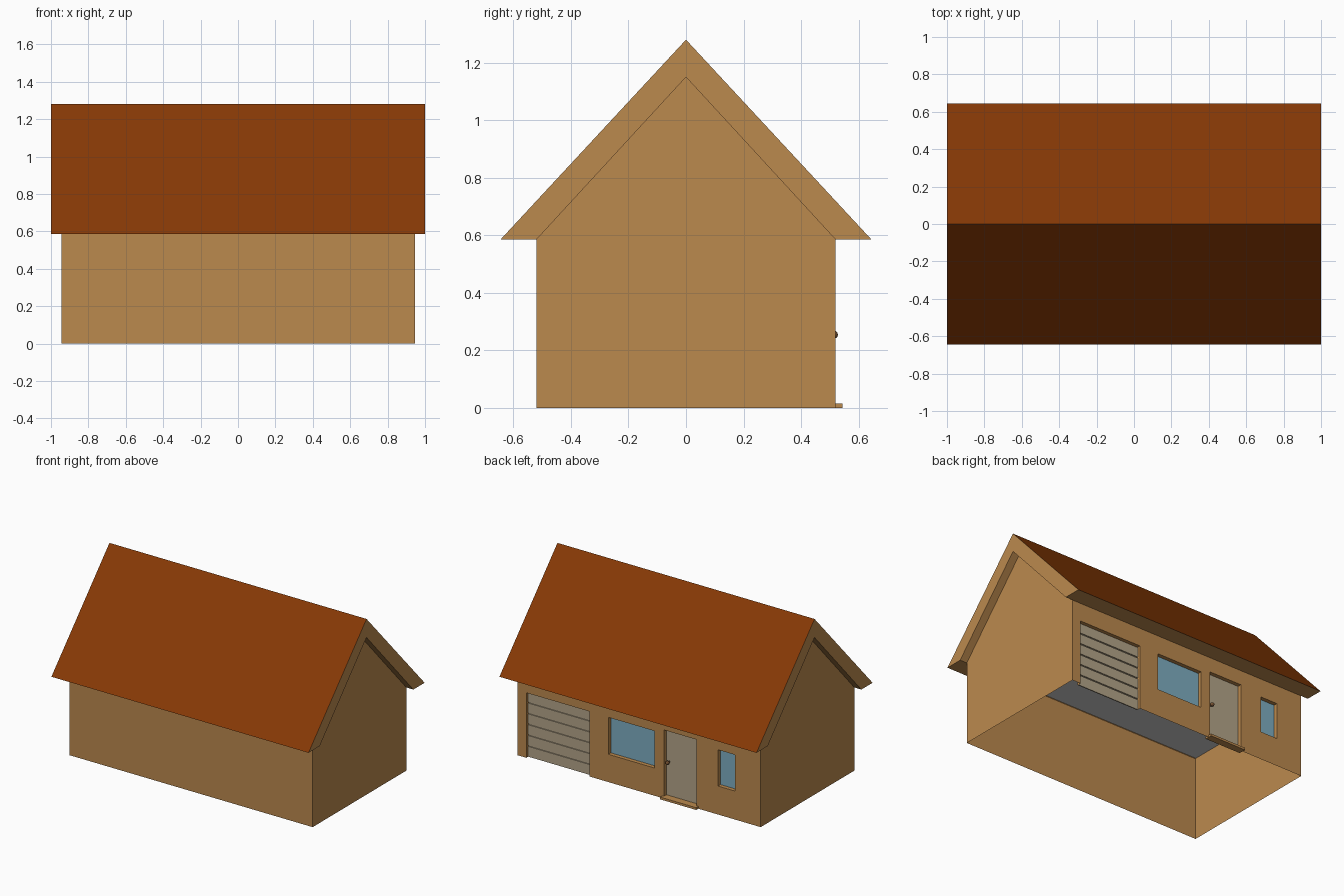
import bpy, bmesh, math
from mathutils import Matrix

if "Cube" in bpy.data.objects:
    bpy.data.objects.remove(bpy.data.objects["Cube"])


def material(name, rgb):
    m = bpy.data.materials.new(name)
    m.diffuse_color = [(c / 255) ** 2.2 for c in rgb] + [1]
    m.use_nodes = True
    m.node_tree.nodes["Principled BSDF"].inputs["Base Color"].default_value = m.diffuse_color
    return m


TAN = material("tan_wall", (186, 136, 79))
RUST = material("rust_roof", (134, 60, 14))
CREAM = material("cream_door", (178, 163, 136))
GLASS = material("blue_glass", (125, 172, 192))
BROWN = material("brown_metal", (120, 85, 55))

WX, WY, EAVE = 0.945, 0.52, 0.585   # wall half sizes and eave height
DEPTH = 0.028                       # recess of doors and windows


def finish(name, bm, *mats):
    me = bpy.data.meshes.new(name)
    bm.to_mesh(me)
    bm.free()
    for m in mats:
        me.materials.append(m)
    ob = bpy.data.objects.new(name, me)
    bpy.context.collection.objects.link(ob)
    return ob


def prism(profile, half):
    """Extrude a (y, z) outline along x, from -half to half."""
    bm = bmesh.new()
    f = bm.faces.new([bm.verts.new((-half, y, z)) for y, z in profile])
    r = bmesh.ops.extrude_face_region(bm, geom=[f], use_keep_orig=True)
    vs = [v for v in r["geom"] if isinstance(v, bmesh.types.BMVert)]
    bmesh.ops.translate(bm, verts=vs, vec=(2 * half, 0, 0))
    bmesh.ops.recalc_face_normals(bm, faces=bm.faces)
    bm.normal_update()
    return bm


def box(name, x, y, z, *mats):
    bm = bmesh.new()
    size = [b - a for a, b in (x, y, z)]
    mid = [(a + b) / 2 for a, b in (x, y, z)]
    bmesh.ops.create_cube(bm, size=1, matrix=Matrix.Translation(mid) @ Matrix.Diagonal((*size, 1)))
    return finish(name, bm, *mats)


def panel(name, x, z, mat):
    """Upright sheet closing the back of a recess."""
    bm = bmesh.new()
    y = WY - DEPTH
    bm.faces.new([bm.verts.new(p) for p in
                  ((x[1], y, z[0]), (x[0], y, z[0]), (x[0], y, z[1]), (x[1], y, z[1]))])
    return finish(name, bm, mat)


# Roof: chevron section, rust-coloured on the upper slopes only
bm = prism([(0, 1.28), (0.645, EAVE), (WY, EAVE), (0, 1.15), (-WY, EAVE), (-0.645, EAVE)], 1.0)
for f in bm.faces:
    f.material_index = 1 if f.normal.z > 0.3 else 0
finish("roof", bm, TAN, RUST)

# Walls with gables, cut by the openings in the back wall
walls = finish("walls", prism([(-WY, 0), (WY, 0), (WY, EAVE), (0, 1.15), (-WY, EAVE)], WX), TAN)
openings = [
    ("garage_door", (0.387, 0.878), (0, 0.457), CREAM),
    ("large_window", (-0.119, 0.240), (0.195, 0.455), GLASS),
    ("front_door", (-0.447, -0.192), (0.015, 0.482), CREAM),
    ("small_window", (-0.745, -0.613), (0.2, 0.455), GLASS),
]
cutters = []
for name, x, z, mat in openings:
    panel(name, x, z, mat)
    low = z[0] if z[0] > 0 else -0.1
    cut = box(name + "_cutter", x, (WY - DEPTH, WY + 0.1), (low, z[1]), TAN)
    cut.hide_render = True
    cutters.append(cut)
    mod = walls.modifiers.new(name, "BOOLEAN")
    mod.object = cut
    mod.operation = "DIFFERENCE"
    mod.solver = "EXACT"
cut_mesh = bpy.data.meshes.new_from_object(
    walls.evaluated_get(bpy.context.evaluated_depsgraph_get()))
walls.modifiers.clear()
walls.data = cut_mesh
for c in cutters:
    bpy.data.objects.remove(c)

# Open the underside, the slopes under the roof and the recess backs
bm = bmesh.new()
bm.from_mesh(cut_mesh)
drop = []
for f in bm.faces:
    c, n = f.calc_center_median(), f.normal
    floor = abs(n.z) > 0.9 and c.z < 0.001
    slope = 0.3 < n.z < 0.9
    back = n.y > 0.9 and c.y < WY - 0.005
    if floor or slope or back:
        drop.append(f)
bmesh.ops.delete(bm, geom=drop, context="FACES")
bm.to_mesh(cut_mesh)
bm.free()

# Ceiling sheet
bm = bmesh.new()
bm.faces.new([bm.verts.new((sx * WX, sy * WY, EAVE + 0.003))
              for sx, sy in ((-1, -1), (-1, 1), (1, 1), (1, -1))])
finish("ceiling", bm)

# Garage door slats with narrow grooves between them
step = 0.457 / 6
for i in range(6):
    box(f"garage_slat_{i + 1}", (0.387, 0.878), (WY - DEPTH, WY - DEPTH + 0.007),
        (i * step + (0.004 if i else 0), (i + 1) * step - 0.004), CREAM)

# Doorstep
box("doorstep", (-0.46, -0.18), (WY - DEPTH, 0.544), (0, 0.016), TAN)

# Door knob: stem and round grip
bm = bmesh.new()
turn = Matrix.Rotation(math.radians(90), 4, "X")
bmesh.ops.create_cone(bm, cap_ends=True, segments=8, radius1=0.006, radius2=0.006, depth=0.025,
                      matrix=Matrix.Translation((-0.215, 0.503, 0.255)) @ turn)
bmesh.ops.create_uvsphere(bm, u_segments=10, v_segments=6, radius=0.014,
                          matrix=Matrix.Translation((-0.215, 0.514, 0.255)) @ turn)
finish("door_knob", bm, BROWN)
